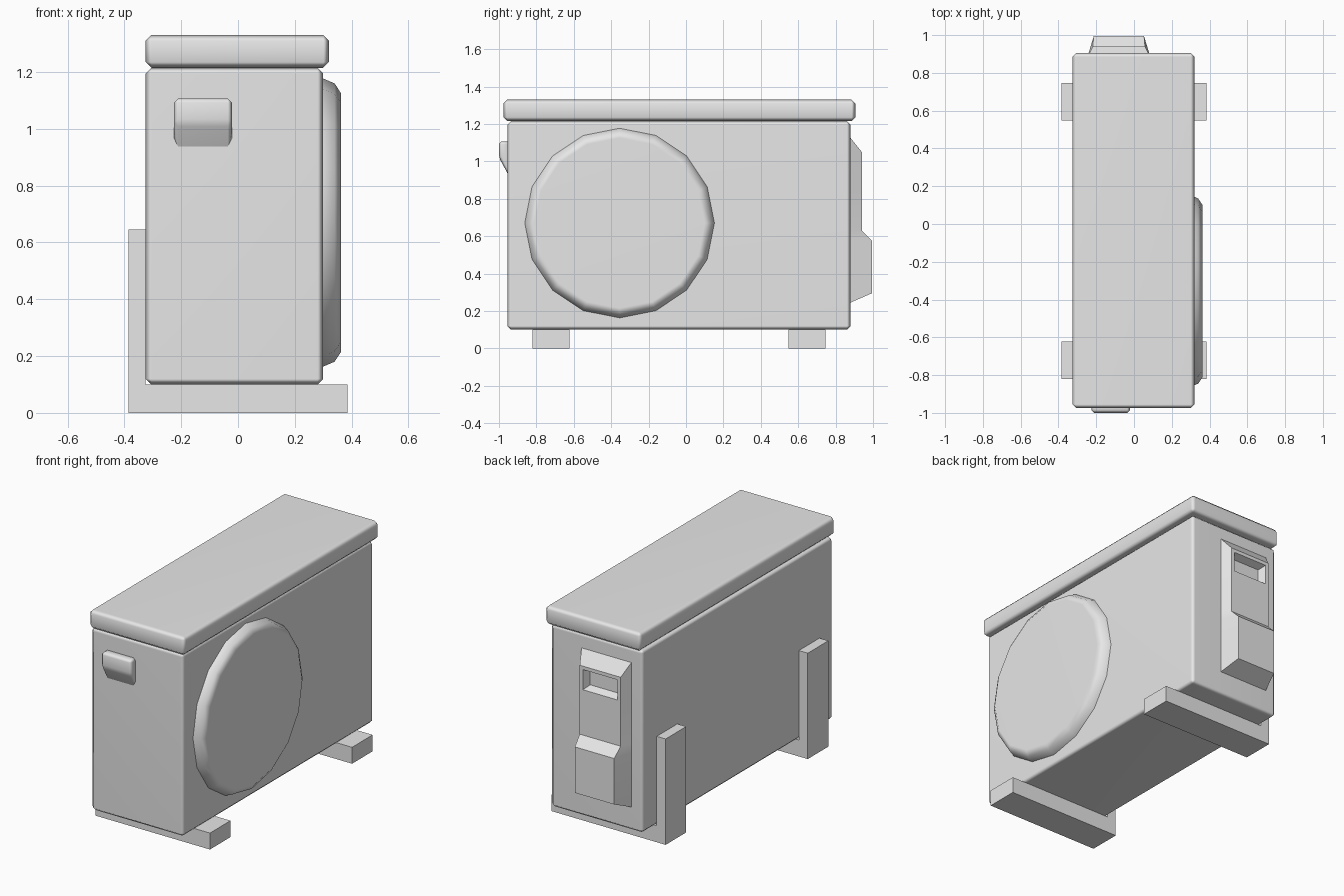
import bpy, bmesh
from math import cos, sin, tau, radians
from mathutils import Vector

cube = bpy.data.objects.get("Cube")
if cube:
    bpy.data.objects.remove(cube, do_unlink=True)

casing_grey = bpy.data.materials.new("casing_grey")
casing_grey.use_nodes = True
casing_grey.diffuse_color = (0.8, 0.8, 0.8, 1)
casing_grey.node_tree.nodes["Principled BSDF"].inputs["Base Color"].default_value = (0.8, 0.8, 0.8, 1)


def finish(name, bm, smooth_angle=0):
    """Turn a bmesh into a named object with optional smooth shading."""
    bmesh.ops.recalc_face_normals(bm, faces=bm.faces)
    mesh = bpy.data.meshes.new(name)
    bm.to_mesh(mesh)
    bm.free()
    mesh.materials.append(casing_grey)
    obj = bpy.data.objects.new(name, mesh)
    bpy.context.collection.objects.link(obj)
    if smooth_angle:
        bpy.ops.object.select_all(action='DESELECT')
        obj.select_set(True)
        bpy.context.view_layer.objects.active = obj
        bpy.ops.object.shade_smooth_by_angle(angle=radians(smooth_angle))
        weighted = obj.modifiers.new("weighted_normals", 'WEIGHTED_NORMAL')
        weighted.keep_sharp = True
    return obj


def loft(rings, cap=True):
    """Skin a list of closed rings of points."""
    bm = bmesh.new()
    rows = [[bm.verts.new(p) for p in ring] for ring in rings]
    n = len(rows[0])
    for a, b in zip(rows, rows[1:]):
        for i in range(n):
            j = (i + 1) % n
            bm.faces.new((a[i], a[j], b[j], b[i]))
    if cap:
        bm.faces.new(rows[0])
        bm.faces.new(rows[-1])
    return bm


def bevel_all(bm, width):
    bmesh.ops.recalc_face_normals(bm, faces=bm.faces)
    bmesh.ops.bevel(bm, geom=list(bm.edges), offset=width, segments=1,
                    profile=0.5, affect='EDGES')


def box(name, low, high, bevel=0):
    low, high = Vector(low), Vector(high)
    rings = [[(low.x, low.y, z), (high.x, low.y, z), (high.x, high.y, z), (low.x, high.y, z)]
             for z in (low.z, high.z)]
    bm = loft(rings)
    if bevel:
        bevel_all(bm, bevel)
    return finish(name, bm, 60 if bevel else 0)


# Casing and overhanging lid
box("casing", (-0.325, -0.955, 0.10), (0.30, 0.88, 1.215), 0.02)
box("lid", (-0.325, -0.975, 1.215), (0.32, 0.905, 1.33), 0.02)

# L-shaped mounting brackets
for place, y in (("front", -0.82), ("back", 0.548)):
    box(place + "_bracket_foot", (-0.385, y, 0), (0.385, y + 0.198, 0.10))
    box(place + "_bracket_upright", (-0.385, y, 0.10), (-0.325, y + 0.198, 0.645))

# Round fan cover with a rounded rim
cover = [[(x, -0.355 + r * cos(tau * i / 16), 0.67 + r * sin(tau * i / 16)) for i in range(16)]
         for x, r in ((0.29, 0.507), (0.30, 0.507), (0.34, 0.49), (0.363, 0.455))]
finish("fan_cover", loft(cover), 50)

# Carrying handle on the front end
handle_profile = ((-0.94, 1.107), (-1.0, 1.107), (-1.0, 1.02), (-0.94, 0.91))
handle = loft([[(x, y, z) for y, z in handle_profile] for x in (-0.225, -0.022)])
bevel_all(handle, 0.014)
finish("front_handle", handle, 60)

# Valve cover on the back end: (y, z, side taper) down its profile
WALL, LEFT, RIGHT = 0.88, 0.088, -0.248
cover_profile = ((WALL, 1.125, 0), (0.94, 1.05, 0.03), (0.94, 0.885, 0.03), (0.94, 0.63, 0.03),
                 (0.995, 0.575, 0.035), (0.995, 0.295, 0.035), (WALL, 0.245, 0))
panel = loft([[(RIGHT, WALL, z), (RIGHT + t, y, z), (LEFT - t, y, z), (LEFT, WALL, z)]
              for y, z, t in cover_profile], cap=False)
bmesh.ops.remove_doubles(panel, verts=panel.verts, dist=0.0005)
bmesh.ops.recalc_face_normals(panel, faces=panel.faces)

# Recessed finger grip in the upper face of the valve cover
grip = [f for f in panel.faces if f.normal.y > 0.99 and f.calc_center_median().z > 0.9]
bmesh.ops.inset_individual(panel, faces=grip, thickness=0.03, depth=0)
bmesh.ops.inset_individual(panel, faces=grip, thickness=0.025, depth=-0.045)
finish("valve_cover", panel, 25)
